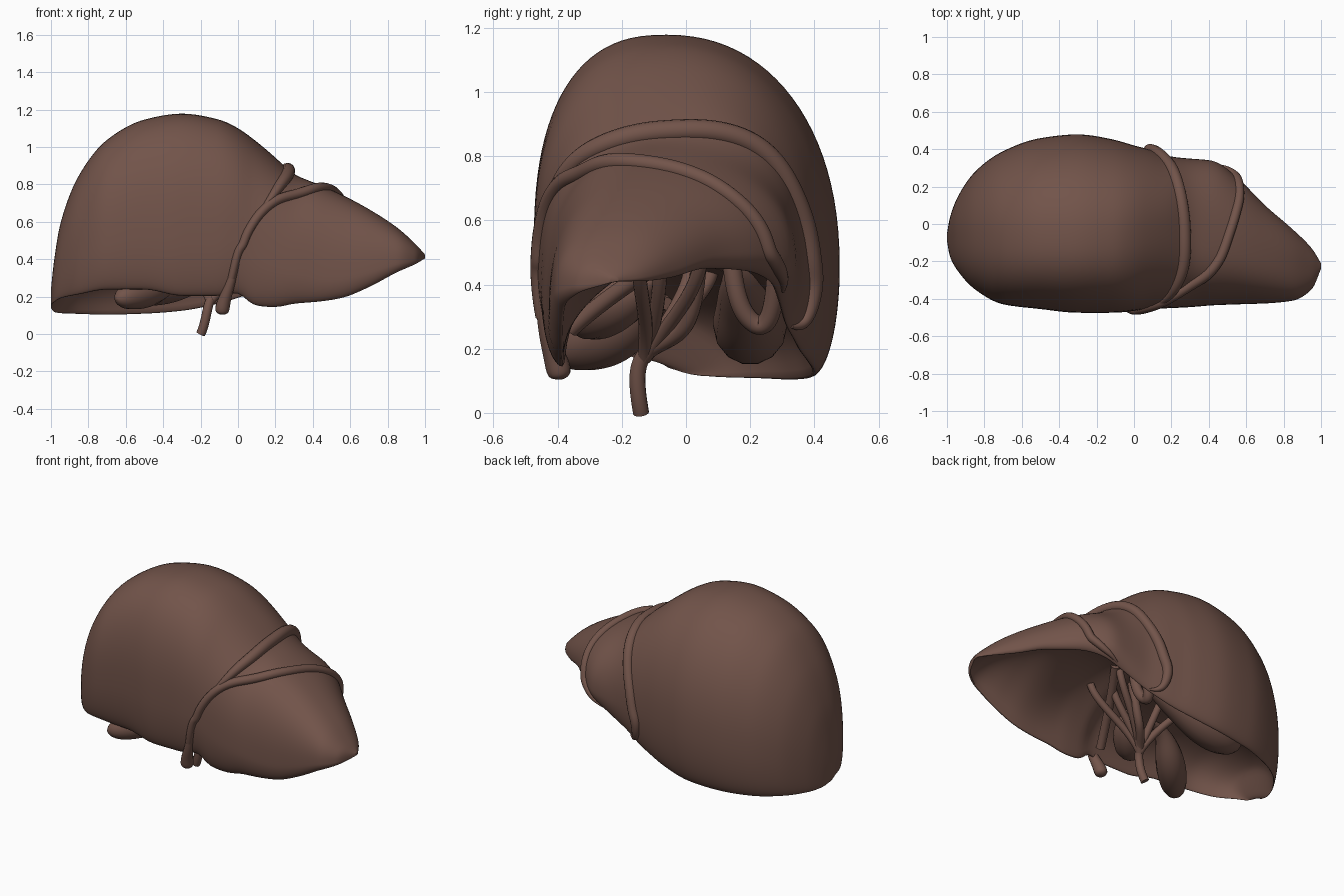
import bpy, bmesh, math

if "Cube" in bpy.data.objects:
    bpy.data.objects.remove(bpy.data.objects["Cube"])

brown = bpy.data.materials.new("liver_brown")
brown.diffuse_color = (0.168, 0.088, 0.068, 1)
brown.use_nodes = True
brown.node_tree.nodes["Principled BSDF"].inputs["Base Color"].default_value = brown.diffuse_color

# Section keys along x: x, front y, back y, crest y, crest z, front rim z, back rim z
KEYS = [
    (-1.0, -.09, -.05, -.07, .24, .16, .14), (-.985, -.17, .03, -.06, .38, .17, .12),
    (-.95, -.24, .13, -.06, .59, .19, .11), (-.85, -.35, .28, -.06, .85, .21, .105),
    (-.7, -.43, .39, -.06, 1.04, .235, .1), (-.5, -.455, .46, -.06, 1.148, .235, .105),
    (-.3, -.475, .48, -.06, 1.18, .2, .12), (-.1, -.475, .45, -.05, 1.148, .2, .16),
    (0, -.465, .42, -.03, 1.102, .22, .19), (.08, -.455, .4, -.02, 1.045, .15, .22),
    (.2, -.45, .36, 0, .945, .14, .28), (.3, -.445, .35, -.03, .855, .16, .33),
    (.42, -.435, .34, -.1, .805, .17, .39), (.55, -.43, .25, -.12, .748, .19, .44),
    (.7, -.425, .1, -.16, .668, .25, .45), (.85, -.41, -.03, -.2, .57, .33, .42),
    (.95, -.35, -.13, -.23, .48, .375, .41), (1, -.24, -.21, -.225, .425, .405, .41)]


def slope(i, c):
    """Monotone tangent at key i for column c."""
    if i == 0 or i == len(KEYS) - 1:
        a, b = (KEYS[0], KEYS[1]) if i == 0 else (KEYS[-2], KEYS[-1])
        return (b[c] - a[c]) / (b[0] - a[0])
    p, k, n = KEYS[i - 1], KEYS[i], KEYS[i + 1]
    d0, d1 = (k[c] - p[c]) / (k[0] - p[0]), (n[c] - k[c]) / (n[0] - k[0])
    return 0 if d0 * d1 <= 0 else 2 * d0 * d1 / (d0 + d1)


def section(x):
    i = 0
    while i < len(KEYS) - 2 and x > KEYS[i + 1][0]:
        i += 1
    a, b = KEYS[i], KEYS[i + 1]
    h = b[0] - a[0]
    t = (x - a[0]) / h
    return [a[c] * (2*t**3 - 3*t**2 + 1) + b[c] * (3*t**2 - 2*t**3)
            + h * (slope(i, c) * (t**3 - 2*t**2 + t) + slope(i + 1, c) * (t**3 - t**2))
            for c in range(1, 7)]


def outer(x, s):
    """Outer skin: s runs from front rim (0) over the crest (.5) to back rim (1)."""
    yf, yb, ya, zt, zf, zb = section(x)
    front = s <= .5
    q = s if front else 1 - s
    yw, zr = (yf, zf) if front else (yb, zb)
    zw = zr + (zt - zr) * (.32 if x < 0 else max(.2, .32 - .25 * x))
    if q < .2:
        v = (1 - q / .2) * math.pi / 2
        return (x, yw + (ya - yw) * .16 * (1 - math.cos(v)), zw - (zw - zr) * math.sin(v))
    a = (q - .2) / .3 * math.pi / 2
    p = .8 if front else .92
    return (x, ya + (yw - ya) * max(0, math.cos(a))**p, zw + (zt - zw) * math.sin(a)**p)


def hollow(x, u):
    """Concave underside from back rim (0) to front rim (1)."""
    zt, zf, zb = section(x)[3:]
    y0, y1 = outer(x, 1)[1], outer(x, 0)[1]
    k = min(1, max(0, x / .4 + .2))
    depth = (.3 + .25 * k * k * (3 - 2 * k)) * (zt - max(zf, zb)) * min(1, (1 - abs(x)) / .08)
    w = .5 - .5 * math.cos(math.pi * u)
    return (x, y0 + (y1 - y0) * w, zb + (zf - zb) * w + depth * math.sin(math.pi * u)**.9)


def finish(ob):
    ob.data.materials.append(brown)
    for p in ob.data.polygons:
        p.use_smooth = True


# Liver body: loft of the sections
bm = bmesh.new()
rings = []
N = 110
for i in range(N + 1):
    x = -math.cos(math.pi * i / N)
    pts = [outer(x, j / 80) for j in range(81)] + [hollow(x, j / 32) for j in range(1, 32)]
    rings.append([bm.verts.new(p) for p in pts])
for a, b in zip(rings, rings[1:]):
    for j in range(len(a)):
        k = (j + 1) % len(a)
        bm.faces.new((a[j], a[k], b[k], b[j]))
bm.faces.new(rings[0])
bm.faces.new(rings[-1][::-1])
bmesh.ops.recalc_face_normals(bm, faces=bm.faces)
# Relax the loft so the lobes blend into each other
for _ in range(4):
    bmesh.ops.smooth_vert(bm, verts=[v for v in bm.verts if abs(v.co.x) < .97], factor=.4,
                          use_axis_x=False, use_axis_y=True, use_axis_z=True)
me = bpy.data.meshes.new("liver_body")
bm.to_mesh(me)
bm.free()
body = bpy.data.objects.new("liver_body", me)
bpy.context.collection.objects.link(body)
finish(body)


def tube(name, pts, r=.03):
    """Smooth tube through points (x, y, z[, radius])."""
    cu = bpy.data.curves.new(name, 'CURVE')
    cu.dimensions = '3D'
    cu.bevel_depth = 1
    cu.bevel_resolution = 5
    cu.use_fill_caps = True
    sp = cu.splines.new('NURBS')
    sp.points.add(len(pts) - 1)
    for q, p in zip(sp.points, pts):
        q.co = (*p[:3], 1)
        q.radius = p[3] if len(p) > 3 else r
    sp.order_u = 4
    sp.use_endpoint_u = True
    sp.resolution_u = 8
    ob = bpy.data.objects.new(name, cu)
    bpy.context.collection.objects.link(ob)
    bpy.ops.object.select_all(action='DESELECT')
    ob.select_set(True)
    bpy.context.view_layer.objects.active = ob
    bpy.ops.object.convert(target='MESH')
    finish(bpy.context.view_layer.objects.active)


def ridge(name, keys):
    """Tube that follows the outer skin through (x, s, radius) keys, spline-smoothed."""
    ks = [keys[0]] + keys + [keys[-1]]
    pts = []
    for i in range(1, len(ks) - 2):
        for t in (0, .25, .5, .75):
            x, s, r = [.5 * (2*b + (c - a)*t + (2*a - 5*b + 4*c - d)*t*t + (3*b - a - 3*c + d)*t**3)
                       for a, b, c, d in zip(*ks[i - 1:i + 3])]
            pts.append((*outer(x, s), r))
    tube(name, pts + [(*outer(*keys[-1][:2]), keys[-1][2])])


# Ligament ridges over the top
ridge("left_ligament_ridge", [(-.035, .1, .02), (0, .17, .022), (.06, .225, .024), (.15, .28, .025),
      (.27, .345, .027), (.39, .41, .028), (.49, .5, .027), (.545, .59, .026), (.565, .68, .025),
      (.54, .8, .025), (.47, .9, .02), (.38, .95, .005)])
ridge("right_ligament_ridge", [(.08, .24, .004), (.15, .285, .015), (.215, .345, .027),
      (.262, .42, .034), (.268, .5, .036), (.24, .6, .034), (.19, .7, .032), (.12, .78, .032),
      (.08, .84, .03), (.1, .91, .02), (.16, .96, .005)])

# Round ligament hanging at the front notch
tube("round_ligament", [(-.01, -.45, .38, .02), (-.04, -.44, .27, .025), (-.075, -.41, .18, .034),
     (-.085, -.395, .13, .042), (-.088, -.39, .108, .03), (-.088, -.39, .104, .003)])

# Gallbladder and the lobes beneath
tube("gallbladder", [(-.65, -.4, .19, .005), (-.64, -.39, .19, .06), (-.52, -.28, .21, .09),
     (-.4, -.16, .27, .085), (-.27, -.08, .36, .03), (-.18, -.06, .34, .02)])
tube("caudate_lobe", [(-.62, .2, .24, .01), (-.6, .2, .24, .09), (-.4, .2, .26, .13),
     (-.2, .2, .34, .1), (-.02, .17, .42, .07), (.06, .15, .44, .01)])
tube("quadrate_lobe", [(-.3, -.36, .3, .01), (-.27, -.34, .3, .08), (-.18, -.27, .32, .11),
     (-.1, -.15, .38, .08), (-.06, -.1, .42, .01)])

# Main duct and its fan of branches
tube("main_duct", [(-.2, -.14, 0), (-.185, -.145, .03), (-.165, -.16, .12), (-.15, -.13, .2),
     (-.08, -.03, .23), (0, .03, .3), (.05, .04, .48)], .025)
for i, end in enumerate([(.2, -.15, .5), (.1, -.08, .52), (.15, .05, .52), (-.2, .02, .5), (-.35, .08, .45)]):
    mid = (-.1 + .25 * end[0], -.06 + .35 * end[1], .3)
    tube("duct_branch_%d" % i, [(-.15, -.13, .17), mid, (end[0] * .8, end[1], .38), end], .022)

# Looped veins under the lobes
tube("back_vein", [(.12, .14, .5), (.12, .15, .36), (.08, .2, .26), (.1, .27, .26), (.16, .28, .42)], .03)
tube("left_vein", [(-.05, -.36, .26), (0, -.25, .36), (.08, -.1, .46), (.18, .05, .54)], .026)
